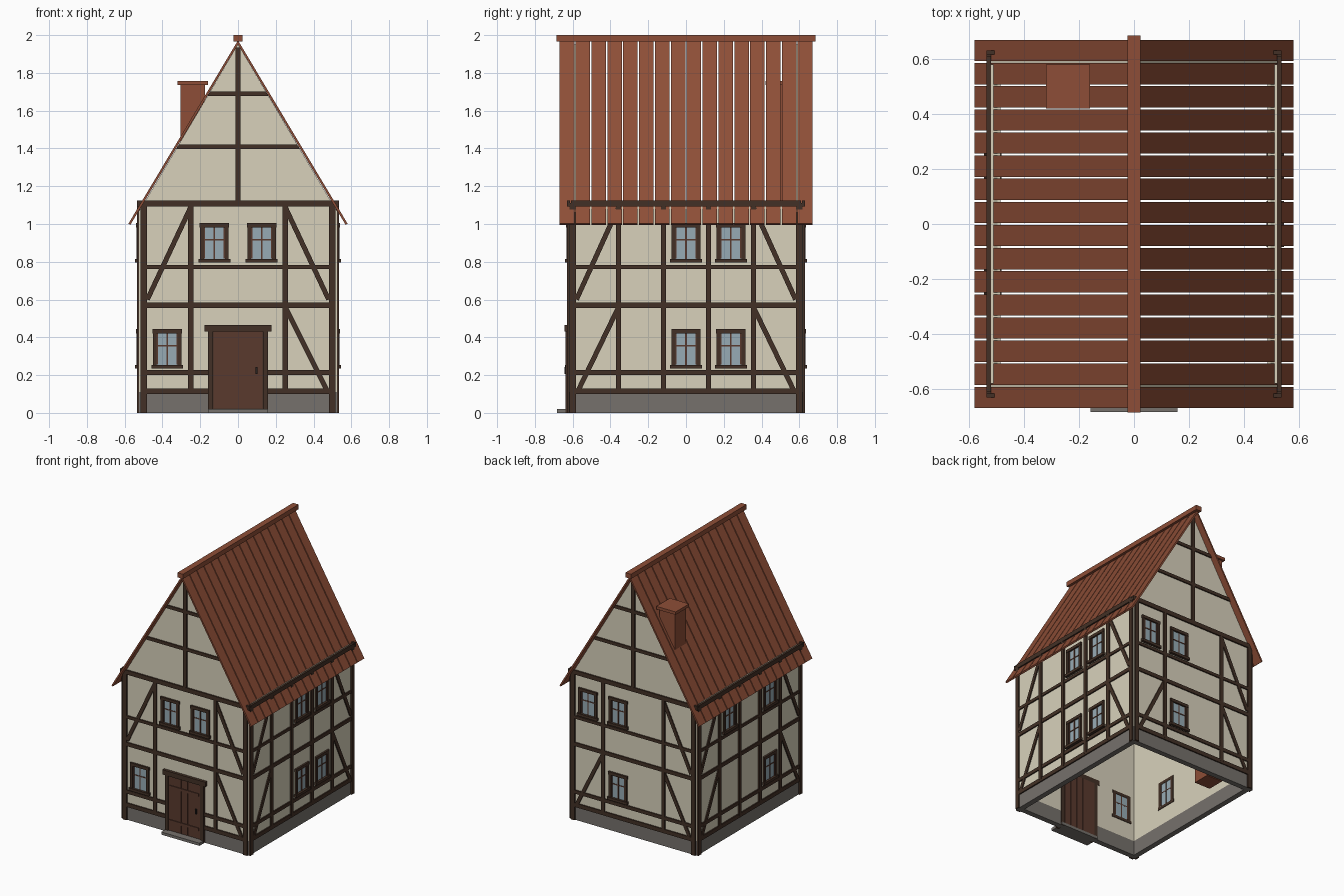
import bpy, bmesh
from mathutils import Vector

cube = bpy.data.objects.get("Cube")
if cube:
    bpy.data.objects.remove(cube, do_unlink=True)


def material(name, rgb):
    m = bpy.data.materials.new(name)
    m.use_nodes = True
    m.diffuse_color = (*rgb, 1)
    m.node_tree.nodes["Principled BSDF"].inputs["Base Color"].default_value = (*rgb, 1)
    return m


PLASTER = material("cream plaster", (0.69, 0.64, 0.50))
TIMBER = material("dark timber", (0.055, 0.030, 0.019))
STONE = material("grey stone", (0.18, 0.165, 0.15))
ROOF = material("terracotta", (0.27, 0.076, 0.038))
DOOR = material("brown wood", (0.10, 0.042, 0.027))
GLASS = material("blue glass", (0.31, 0.41, 0.46))
IRON = material("black iron", (0.02, 0.017, 0.015))

# Each frame: origin, direction along the wall, outward direction
HX, HY, THICK = 0.525, 0.62, 0.04
X, Y, Z = Vector((1, 0, 0)), Vector((0, 1, 0)), Vector((0, 0, 1))
WALLS = {
    "front": (-Y * HY, X, -Y),
    "back": (Y * HY, X, Y),
    "left": (X * HX, Y, X),
    "right": (-X * HX, Y, -X),
}
CENTRE = (Vector(), X, Y)


class Part:
    """Collects prisms, drawn in a frame's plane, into one object."""

    def __init__(self, name, frame):
        self.name, self.frame = name, frame
        self.bm, self.mats = bmesh.new(), []

    def prism(self, pts, d0, d1, mat):
        o, along, out = self.frame
        if mat not in self.mats:
            self.mats.append(mat)
        rings = [[self.bm.verts.new(o + along * u + Z * z + out * d) for u, z in pts]
                 for d in (d0, d1)]
        n = len(pts)
        faces = [self.bm.faces.new(r) for r in rings]
        for i in range(n):
            j = (i + 1) % n
            faces.append(self.bm.faces.new((rings[0][i], rings[0][j], rings[1][j], rings[1][i])))
        for f in faces:
            f.material_index = self.mats.index(mat)

    def rect(self, u0, u1, z0, z1, d0, d1, mat):
        self.prism([(u0, z0), (u1, z0), (u1, z1), (u0, z1)], d0, d1, mat)

    def brace(self, a, b, width, d0, d1, mat):
        a, b = Vector(a), Vector(b)
        side = (b - a).normalized().orthogonal() * width / 2
        self.prism([a + side, b + side, b - side, a - side], d0, d1, mat)

    def finish(self):
        bmesh.ops.recalc_face_normals(self.bm, faces=self.bm.faces[:])
        me = bpy.data.meshes.new(self.name)
        self.bm.to_mesh(me)
        self.bm.free()
        for m in self.mats:
            me.materials.append(m)
        bpy.context.collection.objects.link(bpy.data.objects.new(self.name, me))


SLOPE = 1.687
RIDGE_UNDER = 1.95


def under_roof(z):
    return (RIDGE_UNDER - z) / SLOPE


# Walls and stone base
for name, frame in WALLS.items():
    gabled = name in ("front", "back")
    half = HX if gabled else HY - THICK
    base = Part(name + "_stone_base", frame)
    base.rect(-half, half, 0.0, 0.11, -THICK, 0, STONE)
    base.finish()
    wall = Part(name + "_wall", frame)
    if gabled:
        eave = RIDGE_UNDER - SLOPE * half
        wall.prism([(-half, 0.11), (half, 0.11), (half, eave), (0, RIDGE_UNDER), (-half, eave)],
                   -THICK, 0, PLASTER)
    else:
        wall.rect(-half, half, 0.11, 1.12, -THICK, 0, PLASTER)
    wall.finish()

# Timber framing; (storey, side) pairs list the corner bays that carry a brace
BRACES = {
    "front": [("up", -1), ("up", 1), ("low", 1)],
    "back": [("up", -1), ("low", -1), ("low", 1)],
    "left": [(s, k) for s in ("up", "low") for k in (-1, 1)],
    "right": [(s, k) for s in ("up", "low") for k in (-1, 1)],
}
RAILS = [(0.10, 0.13), (0.20, 0.226), (0.556, 0.584), (0.762, 0.784)]
for name, frame in WALLS.items():
    gabled = name in ("front", "back")
    corner, inner = (0.5, [0.25]) if gabled else (0.6, [0.357, 0.119])
    t = Part(name + "_timber_frame", frame)
    for k in (-1, 1):
        t.rect(k * corner - 0.017, k * corner + 0.017, 0.0, 1.11, -0.005, 0.010, TIMBER)
        for u in inner:
            t.rect(k * u - 0.014, k * u + 0.014, 0.115, 1.11, -0.005, 0.010, TIMBER)
    for z0, z1 in RAILS:
        t.rect(-corner, corner, z0, z1, -0.005, 0.009, TIMBER)
    end = 0.535 if gabled else 0.61
    t.rect(-end, end, 1.093, 1.125, -0.005, 0.011, TIMBER)
    for storey, k in BRACES[name]:
        outer, post = k * (corner - 0.02), k * inner[0]
        if storey == "up":
            t.brace((outer, 0.60), (post, 1.09), 0.026, -0.005, 0.008, TIMBER)
        else:
            t.brace((outer - k * 0.01, 0.12), (post, 0.56), 0.026, -0.005, 0.008, TIMBER)
    if gabled:
        t.rect(-0.014, 0.014, 1.11, 1.935, -0.005, 0.010, TIMBER)
        for z in (1.41, 1.69):
            w0, w1 = under_roof(z - 0.012), under_roof(z + 0.012)
            t.prism([(-w0, z - 0.012), (w0, z - 0.012), (w1, z + 0.012), (-w1, z + 0.012)],
                    -0.005, 0.009, TIMBER)
    t.finish()


# Windows
def window(name, wall, u, z):
    w = Part(name, WALLS[wall])
    back = -THICK - 0.004
    w.rect(u - 0.065, u + 0.065, z + 0.015, z + 0.195, back + 0.004 - 0.002, 0.002, GLASS)
    for k in (-1, 1):
        c = u + k * 0.066
        w.rect(c - 0.010, c + 0.010, z, z + 0.205, back, 0.012, TIMBER)
        c = u + k * 0.053
        w.rect(c - 0.004, c + 0.004, z + 0.02, z + 0.185, back + 0.001, 0.006, DOOR)
    w.rect(u - 0.078, u + 0.078, z + 0.185, z + 0.207, back, 0.014, TIMBER)
    w.rect(u - 0.084, u + 0.084, z - 0.002, z + 0.018, back, 0.020, TIMBER)
    w.rect(u - 0.004, u + 0.004, z + 0.015, z + 0.19, back + 0.001, 0.006, DOOR)
    w.rect(u - 0.058, u + 0.058, z + 0.116, z + 0.123, back + 0.001, 0.005, DOOR)
    w.finish()


LOW, HIGH = 0.236, 0.797
OPENINGS = {
    "front": [(-0.125, HIGH), (0.125, HIGH), (-0.375, LOW)],
    "back": [(0.125, HIGH), (0.375, HIGH), (0.125, LOW)],
    "left": [(0, HIGH), (0.238, HIGH), (0, LOW), (0.238, LOW)],
    "right": [(-0.238, HIGH), (0.238, HIGH), (-0.238, LOW)],
}
for wall, spots in OPENINGS.items():
    for i, (u, z) in enumerate(spots):
        window(f"{wall}_window_{i + 1}", wall, u, z)

# Door with planks, battens, handle, frame and step
door = Part("front_door", WALLS["front"])
door.rect(-0.135, 0.135, 0.02, 0.432, -THICK - 0.002, 0.010, TIMBER)
for i in range(5):
    u = -0.132 + i * 0.0528
    door.rect(u + 0.001, u + 0.0518, 0.022, 0.43, -THICK - 0.006, 0.013, DOOR)
for z in (0.095, 0.352):
    door.rect(-0.128, 0.12, z - 0.010, z + 0.010, 0.01, 0.018, DOOR)
door.rect(0.092, 0.102, 0.205, 0.242, 0.01, 0.022, IRON)
door.finish()
surround = Part("door_surround", WALLS["front"])
for k in (-1, 1):
    surround.rect(k * 0.146 - 0.013, k * 0.146 + 0.013, 0, 0.43, -THICK - 0.004, 0.018, TIMBER)
surround.rect(-0.178, 0.178, 0.43, 0.466, -THICK - 0.004, 0.022, TIMBER)
surround.finish()
step = Part("door_step", WALLS["front"])
step.rect(-0.158, 0.158, 0.0, 0.02, -0.05, 0.063, STONE)
step.finish()

# Roof boards running from ridge to eaves
COUNT, PITCH, GAP = 16, 0.084, 0.007
for side, k in (("left", 1), ("right", -1)):
    roof = Part(side + "_roof_boards", CENTRE)
    for i in range(COUNT):
        y = (i - COUNT / 2) * PITCH
        roof.prism([(0, 1.972), (k * 0.58, 1.002), (k * 0.57, 0.995), (0, 1.95)],
                   y + GAP / 2, y + PITCH - GAP / 2, ROOF)
    roof.finish()
ridge = Part("roof_ridge", CENTRE)
ridge.rect(-0.023, 0.023, 1.965, 2.0, -0.685, 0.685, ROOF)
ridge.finish()

# Chimney, rising from the ground through the roof
chimney = Part("chimney", CENTRE)
chimney.rect(-0.305, -0.175, 0.005, 1.74, 0.435, 0.565, ROOF)
chimney.rect(-0.32, -0.16, 1.735, 1.757, 0.42, 0.58, ROOF)
chimney.finish()
